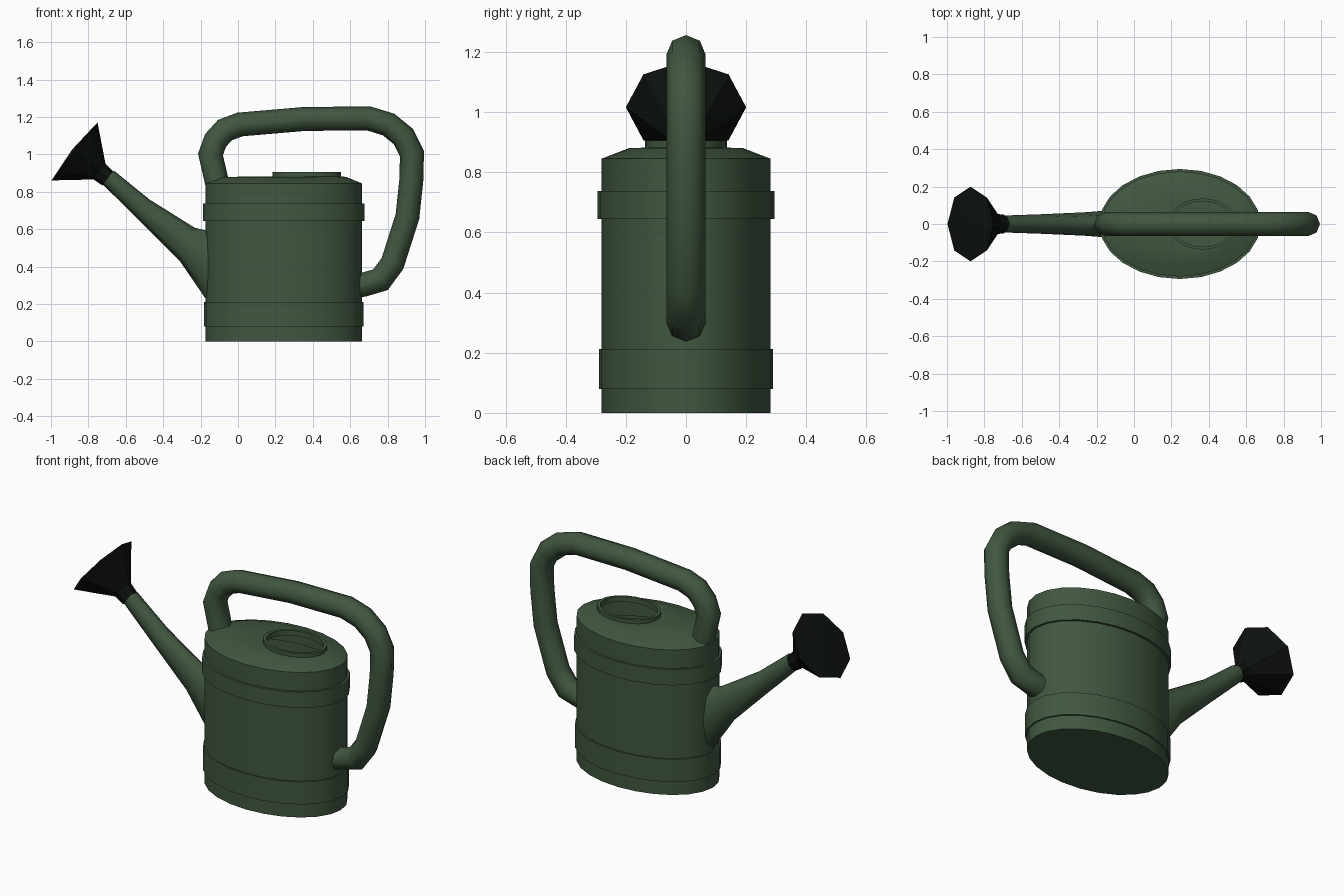
import bpy, bmesh, math
from mathutils import Vector

if "Cube" in bpy.data.objects:
    bpy.data.objects.remove(bpy.data.objects["Cube"])


def material(name, rgb):
    m = bpy.data.materials.new(name)
    m.diffuse_color = (*rgb, 1)
    m.use_nodes = True
    m.node_tree.nodes["Principled BSDF"].inputs["Base Color"].default_value = m.diffuse_color
    return m


green = material("green_plastic", (0.052, 0.095, 0.052))
black = material("black_plastic", (0.004, 0.006, 0.004))


def loft(name, rings, sides, mat, angle=None, cap_start=True, cap_end=True, dome=None):
    """Skin rings (centre x, centre z, half axis x, half axis z, half width y)."""
    bm = bmesh.new()
    loops = []
    for cx, cz, ux, uz, ry in rings:
        loop = []
        for i in range(sides):
            t = 2 * math.pi * i / sides
            c, s = math.cos(t), math.sin(t)
            loop.append(bm.verts.new((cx + ux * c, ry * s, cz + uz * c)))
        loops.append(loop)
    for a, b in zip(loops, loops[1:]):
        for i in range(sides):
            j = (i + 1) % sides
            bm.faces.new((a[i], a[j], b[j], b[i]))
    if dome:
        tip = bm.verts.new(dome)
        for i in range(sides):
            bm.faces.new((loops[0][(i + 1) % sides], loops[0][i], tip))
    elif cap_start:
        bm.faces.new(loops[0])
    if cap_end:
        bm.faces.new(loops[-1])
    bmesh.ops.recalc_face_normals(bm, faces=bm.faces)
    me = bpy.data.meshes.new(name)
    bm.to_mesh(me)
    bm.free()
    me.materials.append(mat)
    ob = bpy.data.objects.new(name, me)
    bpy.context.collection.objects.link(ob)
    if angle:
        bpy.ops.object.select_all(action='DESELECT')
        ob.select_set(True)
        bpy.context.view_layer.objects.active = ob
        bpy.ops.object.shade_smooth_by_angle(angle=math.radians(angle))
    return ob


# Oval body with two raised bands, sloped shoulder and open filler collar
body = [(0.245, z, 0.418 + d, 0, 0.281 + d) for z, d in [
    (0, 0), (0.08, 0), (0.08, 0.009), (0.212, 0.009), (0.212, 0),
    (0.645, 0), (0.645, 0.013), (0.737, 0.013), (0.737, 0), (0.845, 0)]]
body += [(0.245, 0.88, 0.332, 0, 0.19),
         (0.368, 0.882, 0.183, 0, 0.137),
         (0.368, 0.905, 0.183, 0, 0.137),
         (0.368, 0.905, 0.165, 0, 0.122),
         (0.368, 0.875, 0.165, 0, 0.122)]
loft("body", body, 24, green, 30, cap_end=False)

# Handle: octagonal tube swept along a path with mitred bends
path = [Vector(p) for p in [
    (-0.108, 0.83), (-0.147, 1.0), (-0.12, 1.075), (-0.07, 1.13), (0.01, 1.16),
    (0.36, 1.19), (0.70, 1.192), (0.805, 1.16), (0.885, 1.095), (0.93, 1.005),
    (0.927, 0.866), (0.906, 0.668), (0.826, 0.417), (0.762, 0.33),
    (0.67, 0.303), (0.60, 0.295)]]
handle = []
for i, p in enumerate(path):
    d0 = (p - path[max(i - 1, 0)]).normalized()
    d1 = (path[min(i + 1, len(path) - 1)] - p).normalized()
    t = (d0 + d1).normalized()
    r = 0.064 / max(t.dot(d1), t.dot(d0))
    handle.append((p.x, p.y, -t.y * r, t.x * r, 0.065))
loft("handle", handle, 8, green, 60)

# Tapered spout flaring tall where it meets the body
spout = [(-0.70, 0.883, 0.037, 0.030, 0.045),
         (-0.50, 0.703, 0.027, 0.056, 0.052),
         (-0.273, 0.521, 0.040, 0.088, 0.062),
         (-0.17, 0.41, 0.003, 0.182, 0.07),
         (-0.10, 0.40, 0, 0.18, 0.07)]
loft("spout", spout, 8, green, 60)

# Sprinkler rose: faceted cone with a slightly domed face and a collar
rose = [(-0.874, 1.016, 0.123, 0.155, 0.2),
        (-0.741, 0.909, 0.032, 0.043, 0.055),
        (-0.696, 0.872, 0.028, 0.038, 0.05)]
loft("sprinkler_rose", rose, 8, black, dome=(-0.887, 0, 1.026))
